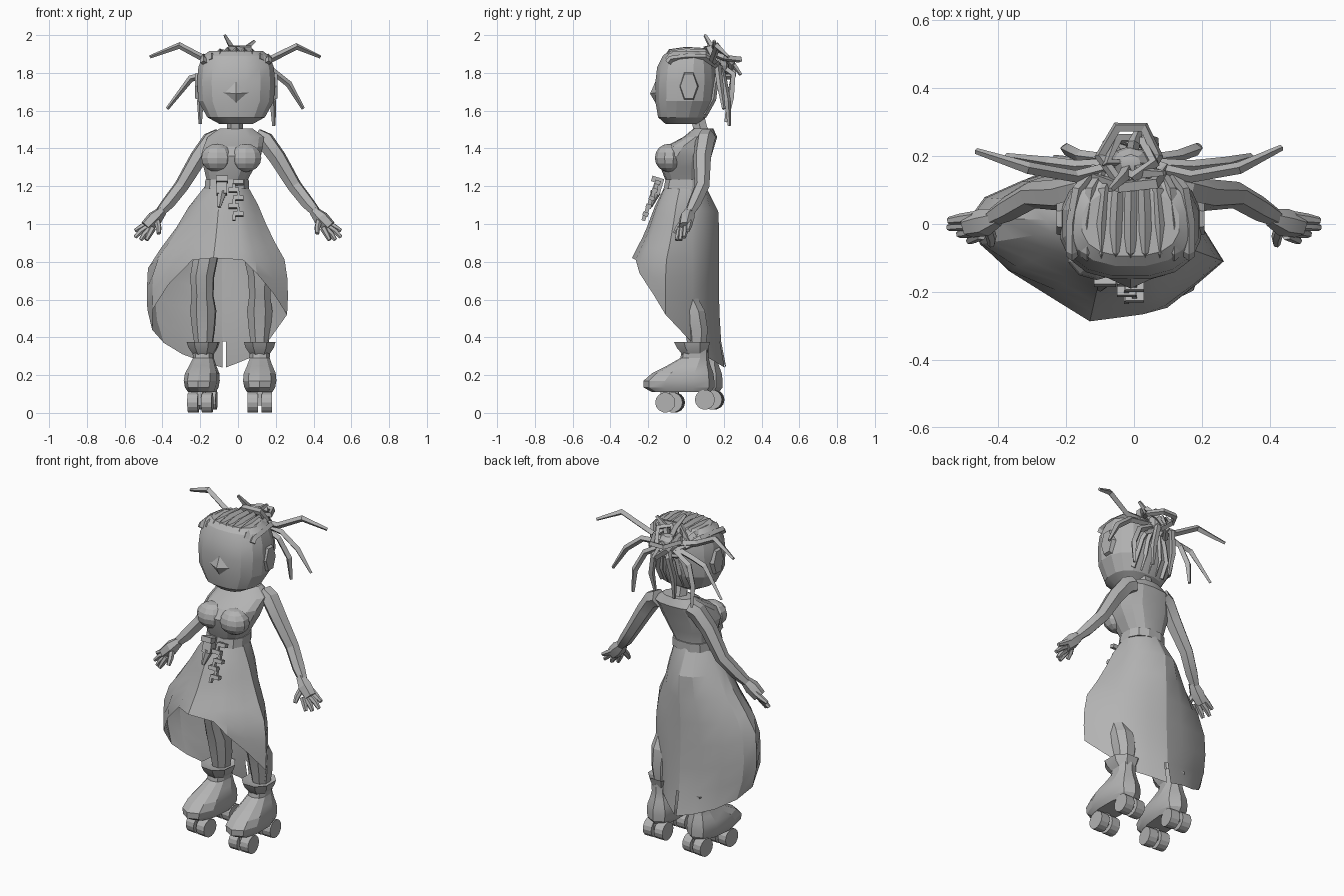
import bpy, bmesh, math
from mathutils import Matrix

cube = bpy.data.objects.get("Cube")
if cube:
    bpy.data.objects.remove(cube)

grey = bpy.data.materials.new("plain_grey")
grey.use_nodes = True
grey.diffuse_color = (0.45, 0.45, 0.45, 1)
grey.node_tree.nodes["Principled BSDF"].inputs["Base Color"].default_value = (0.45, 0.45, 0.45, 1)


def add(name, mesh):
    obj = bpy.data.objects.new(name, mesh)
    bpy.context.collection.objects.link(obj)
    mesh.materials.clear()
    mesh.materials.append(grey)
    bpy.ops.object.select_all(action='DESELECT')
    obj.select_set(True)
    bpy.context.view_layer.objects.active = obj
    bpy.ops.object.shade_smooth_by_angle(angle=math.radians(20))
    return obj


def finish(name, bm):
    bmesh.ops.recalc_face_normals(bm, faces=bm.faces[:])
    mesh = bpy.data.meshes.new(name)
    bm.to_mesh(mesh)
    bm.free()
    return add(name, mesh)


def power(v, e):
    return math.copysign(abs(v) ** e, v)


def loft(name, rings, n=12, e=0.8):
    """Closed loft through rings given as (z, x min, x max, y min, y max)."""
    bm = bmesh.new()
    rows = []
    for z, x0, x1, y0, y1 in rings:
        row = []
        for i in range(n):
            a = math.tau * (i + 0.5) / n
            row.append(bm.verts.new(((x0 + x1) / 2 + (x1 - x0) / 2 * power(math.cos(a), e),
                                     (y0 + y1) / 2 + (y1 - y0) / 2 * power(math.sin(a), e), z)))
        rows.append(row)
    for a, b in zip(rows, rows[1:]):
        for i in range(n):
            j = (i + 1) % n
            bm.faces.new((a[i], a[j], b[j], b[i]))
    bm.faces.new(rows[0])
    bm.faces.new(rows[-1])
    return finish(name, bm)


def tube(name, points, radii, res=0, closed=False):
    curve = bpy.data.curves.new(name, 'CURVE')
    curve.dimensions = '3D'
    curve.bevel_depth = 1
    curve.bevel_resolution = res
    curve.use_fill_caps = True
    spline = curve.splines.new('POLY')
    spline.points.add(len(points) - 1)
    spline.use_cyclic_u = closed
    for i, p in enumerate(points):
        spline.points[i].co = (*p, 1)
        spline.points[i].radius = radii[i] if isinstance(radii, list) else radii
    temp = bpy.data.objects.new(name + "_curve", curve)
    mesh = bpy.data.meshes.new_from_object(temp)
    bpy.data.objects.remove(temp)
    return add(name, mesh)


def ball(name, centre, size, u=10, v=8):
    bm = bmesh.new()
    bmesh.ops.create_uvsphere(bm, u_segments=u, v_segments=v, radius=1)
    bmesh.ops.scale(bm, vec=size, verts=bm.verts[:])
    bmesh.ops.translate(bm, vec=centre, verts=bm.verts[:])
    return finish(name, bm)


def box(name, centre, size, tilt=0.3):
    bm = bmesh.new()
    bmesh.ops.create_cube(bm, size=1)
    bmesh.ops.scale(bm, vec=size, verts=bm.verts[:])
    bmesh.ops.rotate(bm, matrix=Matrix.Rotation(-tilt, 3, 'X'), verts=bm.verts[:])
    bmesh.ops.translate(bm, vec=centre, verts=bm.verts[:])
    return finish(name, bm)


def disc(name, centre, r1, r2, depth, n, squash=1.0, side=1):
    """Short cylinder lying along x."""
    bm = bmesh.new()
    bmesh.ops.create_cone(bm, cap_ends=True, segments=n, radius1=r1, radius2=r2, depth=depth)
    bmesh.ops.scale(bm, vec=(1, squash, 1), verts=bm.verts[:])
    bmesh.ops.rotate(bm, matrix=Matrix.Rotation(side * math.pi / 2, 3, 'Y'), verts=bm.verts[:])
    bmesh.ops.translate(bm, vec=centre, verts=bm.verts[:])
    return finish(name, bm)


def lookup(table, v):
    """Piecewise linear interpolation in rising (key, value) pairs."""
    for (a, p), (b, q) in zip(table, table[1:]):
        if v <= b:
            return p + (q - p) * max(0, (v - a) / (b - a))
    return table[-1][1]


# Head, face and ears
loft("head", [(1.53, -.1, .08, -.11, .06), (1.565, -.165, .145, -.15, .11), (1.65, -.213, .193, -.165, .15),
              (1.75, -.22, .2, -.165, .16), (1.83, -.213, .193, -.155, .155),
              (1.89, -.19, .17, -.125, .14), (1.915, -.155, .135, -.095, .1)], 16, 0.82)
bm = bmesh.new()
nose = [bm.verts.new(p) for p in ((-.14, -.13, 1.7), (.12, -.13, 1.7), (-.01, -.155, 1.77),
                                  (-.01, -.155, 1.63), (-.01, -.19, 1.69))]
for a, b in ((0, 2), (2, 1), (1, 3), (3, 0)):
    bm.faces.new((nose[a], nose[b], nose[4]))
finish("nose", bm)
for side, name in ((1, "left"), (-1, "right")):
    disc(name + "_ear", (side * .203 - .01, .015, 1.73), .088, .075, .03, 6, .6, side)

# Braided rows over the scalp and up from the nape
for i in range(9):
    x = -.182 + i * .043
    k = 1 - (abs(x + .01) / .18) ** 2
    tube("scalp_braid", [(x, -.095, 1.85 + .035 * k), (x, -.08, 1.87 + .04 * k), (x, 0, 1.88 + .04 * k),
                         (x * .9, .1, 1.88 + .035 * k), (x * .6, .165, 1.84)], .018)
for i in range(5):
    x = -.11 + i * .05
    tube("nape_braid", [(x, .1, 1.58), (x, .145, 1.66), (x * .8, .155, 1.74), (x * .4, .18, 1.82)], .015)

# Gathered loops and loose dreadlocks at the back
tube("hair_loop", [(-.1, .2, 1.88), (-.05, .285, 1.87), (.03, .285, 1.87), (.07, .2, 1.88),
                   (.03, .13, 1.91), (-.05, .13, 1.91)], .017, closed=True)
tube("hair_loop", [(-.07, .18, 1.78), (-.03, .24, 1.8), (.03, .24, 1.85), (.06, .18, 1.92),
                   (0, .14, 1.93)], .017, closed=True)
tube("hair_loop", [(.06, .18, 1.78), (.02, .25, 1.78), (-.05, .25, 1.84), (-.08, .18, 1.91)], .017, closed=True)
tube("hair_tie", [(-.13, .14, 1.85), (-.04, .11, 1.93), (.06, .12, 1.93), (.09, .16, 1.85),
                  (-.02, .2, 1.79)], .02, closed=True)
ball("hair_knot", (-.01, .18, 1.84), (.06, .05, .06), 8, 6)
root = (-.01, .18, 1.84)
locks = [
    [(-.17, .14, 1.87), (-.31, .165, 1.945), (-.465, .215, 1.885)],
    [(.17, .14, 1.87), (.31, .165, 1.94), (.435, .225, 1.885)],
    [(-.17, .17, 1.79), (-.25, .18, 1.77), (-.375, .2, 1.61)],
    [(.17, .17, 1.82), (.27, .18, 1.74), (.345, .2, 1.61)],
    [(-.16, .2, 1.76), (-.2, .22, 1.65), (-.2, .23, 1.53)],
    [(.13, .2, 1.76), (.185, .22, 1.65), (.19, .23, 1.52)],
    [(-.06, .25, 1.79), (-.08, .23, 1.67), (-.07, .21, 1.54)],
    [(.04, .25, 1.79), (.06, .24, 1.67), (.05, .22, 1.56)],
    [(-.03, .14, 1.93), (-.07, .1, 2.0)],
    [(.03, .15, 1.92), (.09, .15, 1.97)],
    [(.0, .24, 1.86), (.02, .29, 1.79)],
]
for path in locks:
    tube("dreadlock", [root] + path, [.018] * len(path) + [.009])

# Neck, torso and bust
tube("neck", [(-.015, .09, 1.46), (-.015, .075, 1.51), (-.015, .06, 1.57)], [.05, .042, .042], 1)
loft("torso", [(1.17, -.175, .055, -.115, .1), (1.23, -.168, .052, -.108, .1), (1.3, -.185, .09, -.135, .12),
               (1.36, -.2, .125, -.148, .135), (1.41, -.185, .135, -.11, .15),
               (1.46, -.165, .14, -.015, .165), (1.505, -.1, .08, .04, .145)], 14, 0.85)
for x in (-.11, .04):
    ball("bust", (x, -.09, 1.35), (.088, .075, .075))
loft("belt", [(1.185, -.18, .062, -.122, .108), (1.235, -.176, .06, -.112, .108)])

# Arms and hands
for s, name in ((1, "left"), (-1, "right")):
    def m(*points):
        return [(s * x, y, z) for x, y, z in points]
    tube(name + "_arm", m((.1, .11, 1.46), (.145, .1, 1.44), (.21, .085, 1.35), (.3, .085, 1.2),
                          (.37, .045, 1.11), (.415, .02, 1.06)), [.05, .052, .048, .04, .037, .027], 1)
    tube(name + "_palm", m((.4, .02, 1.07), (.44, .005, 1.03), (.485, -.005, .985)), [.026, .042, .036], 1)
    fingers = [((.47, .02, 1.01), (.51, .015, .985), (.545, .01, .965)),
               ((.47, .0, .99), (.515, -.005, .96), (.545, -.01, .93)),
               ((.46, -.02, .98), (.495, -.025, .945), (.515, -.03, .915)),
               ((.45, -.03, .98), (.47, -.04, .945), (.485, -.05, .915)),
               ((.43, -.01, 1.02), (.42, -.04, .98), (.42, -.06, .95))]
    for f in fingers:
        tube(name + "_finger", m(*f), [.018, .016, .011], 1)

# Long skirt: short in front, low at the back, with a flat panel on one side and a rear crest.
# Each column is the plan point at full flare and the hem height.
columns = [(-.065, .172, .24), (.02, .142, .27), (.1, .1, .3), (.175, .035, .37), (.265, -.11, .52),
           (.19, -.175, .63), (.1, -.25, .74), (.03, -.28, .81), (-.135, -.308, .82), (-.25, -.23, .81),
           (-.37, -.14, .68), (-.455, -.06, .55), (-.485, .02, .44), (-.44, .08, .37),
           (-.33, .13, .31), (-.2, .165, .27), (-.085, .178, .24)]
side_flare = [(.23, .75), (.35, .8), (.5, .97), (.6, 1), (.79, .97), (.95, .55), (1.1, .26), (1.2, 0)]
back_flare = [(.23, 1.5), (.4, 1.05), (.7, .92), (1.05, 1), (1.2, 0)]
bm = bmesh.new()
grid = []
for px, py, hem in columns:
    a = math.atan2(py + .03, px + .06)
    wx, wy = -.06 + .115 * math.cos(a), -.005 + .11 * math.sin(a)
    back = min(1, max(0, py / .17))
    col = []
    for r in range(8):
        z = 1.2 + (hem - 1.2) * r / 7
        f = lookup(side_flare, z)
        fy = f + (lookup(back_flare, z) - f) * back
        col.append(bm.verts.new((wx + (px - wx) * f, wy + (py - wy) * fy, z)))
    grid.append(col)
for a, b in zip(grid, grid[1:]):
    for r in range(7):
        bm.faces.new((a[r], b[r], b[r + 1], a[r + 1]))
for r in range(6):
    bm.faces.new((grid[-1][r], grid[0][r], grid[0][r + 1], grid[-1][r + 1]))
finish("skirt", bm)

# Pouch and charms hanging at the front of the waist
box("belt_pouch", (-.085, -.15, 1.2), (.055, .045, .09))
box("pouch_flap", (-.085, -.16, 1.235), (.065, .045, .03))
tube("pouch_tip", [(-.085, -.16, 1.17), (-.1, -.19, 1.09)], [.028, .01], 1)
for i in range(5):
    z = 1.22 - i * .042
    box("charm", (-.01 + .012 * (-1) ** i, -.15 - .016 * i, z), (.055, .03, .022))
    box("charm_link", (-.01 - .012 * (-1) ** i, -.158 - .016 * i, z - .02), (.015, .02, .03))

# Legs, boots and wheels, built at the origin and then set in place; thighs lean inward
for name, cx, cy, turn, lean in (("left", .115, 0, 0, -1), ("right", -.188, .045, -6, 1)):
    thigh = [(.33, 0, .045, .01, .105), (.44, 0, .062, -.01, .12), (.54, 0, .072, -.03, .105),
             (.62, 0, .06, -.05, .06), (.72, 0, .066, -.075, .045),
             (.82, .02, .068, -.09, .03), (.95, .07, .05, -.08, .02)]
    parts = [
        loft(name + "_leg", [(z, lean * d - w, lean * d + w, y0, y1) for z, d, w, y0, y1 in thigh], 8, .9),
        loft(name + "_boot", [(.11, -.07, .07, -.18, .13), (.135, -.085, .085, -.225, .15),
                              (.17, -.092, .092, -.225, .15), (.21, -.088, .088, -.18, .145),
                              (.25, -.07, .07, -.1, .13), (.29, -.055, .055, -.03, .12),
                              (.34, -.058, .058, -.02, .12)], 10, .8),
        loft(name + "_boot_cuff", [(.31, -.055, .055, -.025, .115), (.345, -.08, .08, -.055, .125),
                                   (.375, -.09, .09, -.07, .135), (.36, -.06, .06, -.02, .11)], 8, .9)]
    for y, z in ((-.11, .055), (.1, .07)):
        parts.append(box(name + "_truck", (0, y, z + .03), (.03, .05, .09), 0))
        parts.append(tube(name + "_axle", [(-.06, y, z), (.06, y, z)], .014, 1))
        for s in (-1, 1):
            parts.append(disc(name + "_wheel", (s * .037, y, z), .053, .053, .055, 14))
    for part in parts:
        part.matrix_world = Matrix.Translation((cx, cy, 0)) @ Matrix.Rotation(math.radians(turn), 4, 'Z')
